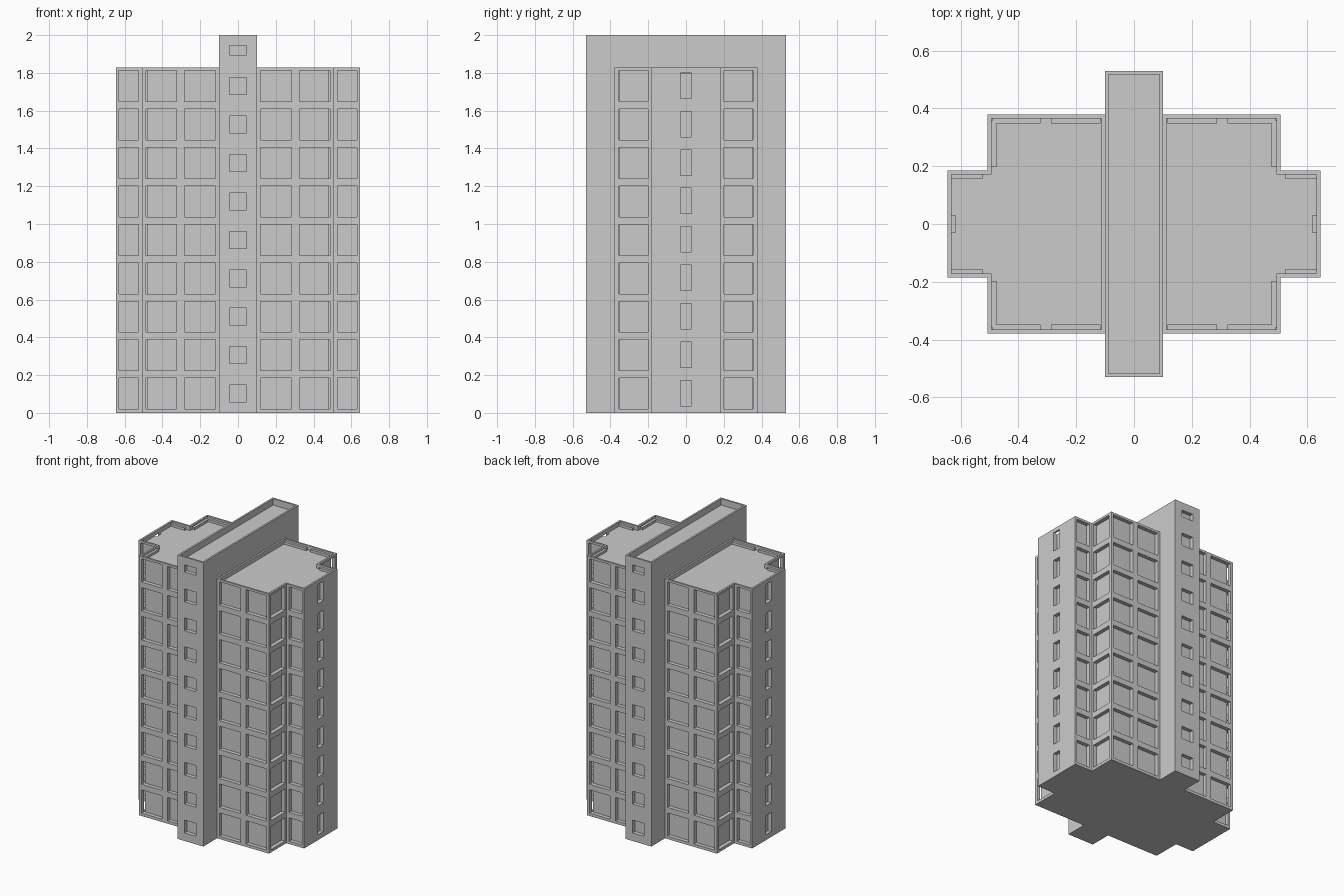
import bpy, bmesh

if "Cube" in bpy.data.objects:
    bpy.data.objects.remove(bpy.data.objects["Cube"])

FLOORS, PITCH = 9, 0.2035
ROOF, TOP = 1.828, 2.0
WALL, REC = 0.013, 0.027


def finish(name, bm):
    bmesh.ops.recalc_face_normals(bm, faces=bm.faces)
    me = bpy.data.meshes.new(name)
    bm.to_mesh(me)
    bm.free()
    ob = bpy.data.objects.new(name, me)
    bpy.context.collection.objects.link(ob)
    return ob


def prism(name, pts, z0, z1):
    bm = bmesh.new()
    f = bm.faces.new([bm.verts.new((x, y, z0)) for x, y in pts])
    r = bmesh.ops.extrude_face_region(bm, geom=[f])
    vs = [v for v in r["geom"] if isinstance(v, bmesh.types.BMVert)]
    bmesh.ops.translate(bm, vec=(0, 0, z1 - z0), verts=vs)
    return finish(name, bm)


def boxes(name, items):
    bm = bmesh.new()
    for x0, x1, y0, y1, z0, z1 in items:
        vs = bmesh.ops.create_cube(bm, size=1)["verts"]
        for v in vs:
            v.co = (x1 if v.co.x > 0 else x0, y1 if v.co.y > 0 else y0,
                    z1 if v.co.z > 0 else z0)
    return finish(name, bm)


def combine(ob, tool, op="DIFFERENCE"):
    m = ob.modifiers.new(op.lower(), "BOOLEAN")
    m.object, m.operation, m.solver, m.use_self = tool, op, "EXACT", True
    bpy.context.view_layer.objects.active = ob
    bpy.ops.object.modifier_apply(modifier=m.name)
    bpy.data.objects.remove(tool)


def span(y0, y1, s):
    return (y0, y1) if s > 0 else (-y1, -y0)


def outline(x0, xm, x1, ym, ye):
    return [(x0, -ym), (xm, -ym), (xm, -ye), (x1, -ye), (x1, ye), (xm, ye), (xm, ym), (x0, ym)]


# Stepped wing on the right, with a sunken roof
wing = prism("apartment_wing", outline(0.10, 0.506, 0.645, 0.378, 0.185), 0, ROOF)
w = WALL
combine(wing, prism("roof_cutter", outline(0.10 + w, 0.506 - w, 0.645 - w, 0.378 - w, 0.185 - w),
                    ROOF - 0.03, ROOF + 0.1))

# Window openings: (low, high, wall position)
facing_y = [(0.119, 0.284, 0.378), (0.326, 0.486, 0.378), (0.527, 0.63, 0.185)]
facing_x = [(0.2, 0.355, 0.506)]
heads, cut_y, cut_x = [], [], []
e = 0.003
for s in (-1, 1):
    for i in range(FLOORS):
        z0, z1 = 0.02 + i * PITCH, 0.184 + i * PITCH
        for a, b, p in facing_y:
            cut_y.append((a, b, *span(p - REC, p + 0.03, s), z0, z1))
        for a, b, p in facing_x:
            cut_x.append((p - REC, p + 0.015, *span(a, b, s), z0, z1))
    # Backs of the top windows showing above the roof floor
    for a, b, p in facing_y:
        heads.append((a - e, b + e, *span(p - REC - e, p - e, s), z0 + 0.05, z1 + e))
    for a, b, p in facing_x:
        heads.append((p - REC - e, p - e, *span(a - e, b + e, s), z0 + 0.05, z1 + e))
# Narrow windows in the end wall
for i in range(FLOORS):
    cut_x.append((0.645 - REC, 0.68, -0.029, 0.029, 0.037 + i * PITCH, 0.172 + i * PITCH))
combine(wing, boxes("head_boxes", heads), "UNION")
combine(wing, boxes("window_cutter_y", cut_y))
combine(wing, boxes("window_cutter_x", cut_x))
mir = wing.modifiers.new("mirror", "MIRROR")
mir.use_mirror_merge = False

# Tall central stair core with its own sunken roof and small windows
core = boxes("stair_core", [(-0.101, 0.101, -0.53, 0.53, 0, TOP)])
cuts = [(-0.101 + w, 0.101 - w, -0.53 + w, 0.53 - w, TOP - 0.045, TOP + 0.1)]
for s in (-1, 1):
    for i in range(FLOORS):
        cuts.append((-0.045, 0.045, *span(0.53 - REC, 0.6, s),
                     0.057 + i * PITCH, 0.147 + i * PITCH))
    cuts.append((-0.045, 0.045, *span(0.53 - REC, 0.6, s), 1.895, 1.945))
combine(core, boxes("core_cutter", cuts))
